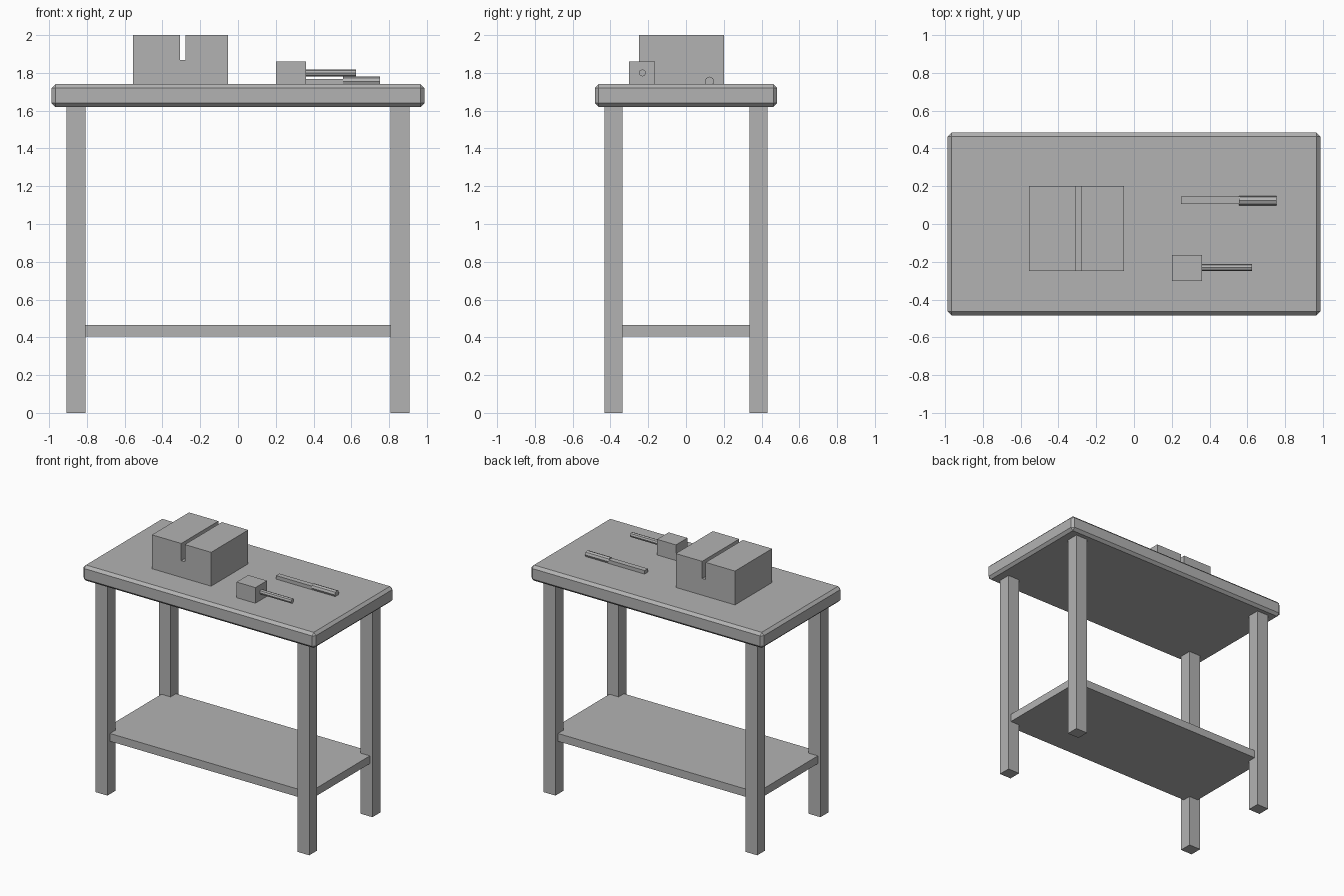
import bpy, math

old = bpy.data.objects.get("Cube")
if old:
    bpy.data.objects.remove(old, do_unlink=True)

grey = bpy.data.materials.new("plain_grey")
grey.use_nodes = True
COLOUR = (0.45, 0.45, 0.45, 1)
grey.diffuse_color = COLOUR
grey.node_tree.nodes["Principled BSDF"].inputs["Base Color"].default_value = COLOUR


def box(name, x, y, z):
    """Box from (low, high) pairs on each axis."""
    spans = (x, y, z)
    bpy.ops.mesh.primitive_cube_add(size=1, location=[(a + b) / 2 for a, b in spans])
    ob = bpy.context.object
    ob.name = name
    ob.scale = [b - a for a, b in spans]
    bpy.ops.object.transform_apply(location=False, rotation=False, scale=True)
    ob.data.materials.append(grey)
    return ob


def rod(name, x, y, z, radius):
    """Eight-sided rod lying along x."""
    bpy.ops.mesh.primitive_cylinder_add(vertices=8, radius=radius, depth=x[1] - x[0],
                                        location=((x[0] + x[1]) / 2, y, z),
                                        rotation=(0, math.pi / 2, 0))
    ob = bpy.context.object
    ob.name = name
    ob.data.materials.append(grey)
    return ob


# Table top with chamfered edges
TOP = 1.74
top = box("table_top", (-0.987, 0.987), (-0.483, 0.483), (1.62, TOP))
bevel = top.modifiers.new("chamfer", 'BEVEL')
bevel.width = 0.02
bevel.segments = 1

# Four legs
for side, sx in (("left", 1), ("right", -1)):
    for end, sy in (("front", -1), ("back", 1)):
        cx, cy = 0.857 * sx, 0.383 * sy
        box(f"{end}_{side}_leg", (cx - 0.05, cx + 0.05), (cy - 0.048, cy + 0.048), (0, 1.63))

# Lower shelf, let into the legs
box("shelf", (-0.885, 0.885), (-0.4, 0.4), (0.405, 0.465))

# Block with a slot sawn through its top
block = box("slotted_block", (-0.556, -0.053), (-0.25, 0.2), (TOP, 2.0))
cutter = box("slot_cutter", (-0.307, -0.277), (-0.4, 0.4), (1.868, 2.1))
cutter.hide_render = True
cutter.hide_set(True)
cutter.display_type = 'WIRE'
cut = block.modifiers.new("slot", 'BOOLEAN')
cut.operation = 'DIFFERENCE'
cut.solver = 'EXACT'
cut.object = cutter

# Mallet
box("mallet_head", (0.2, 0.36), (-0.303, -0.163), (TOP, 1.86))
rod("mallet_handle", (0.3, 0.625), -0.231, 1.8, 0.019)

# Chisel
box("chisel_blade", (0.25, 0.56), (0.105, 0.145), (TOP, 1.767))
rod("chisel_handle", (0.555, 0.753), 0.124, 1.755, 0.025)
